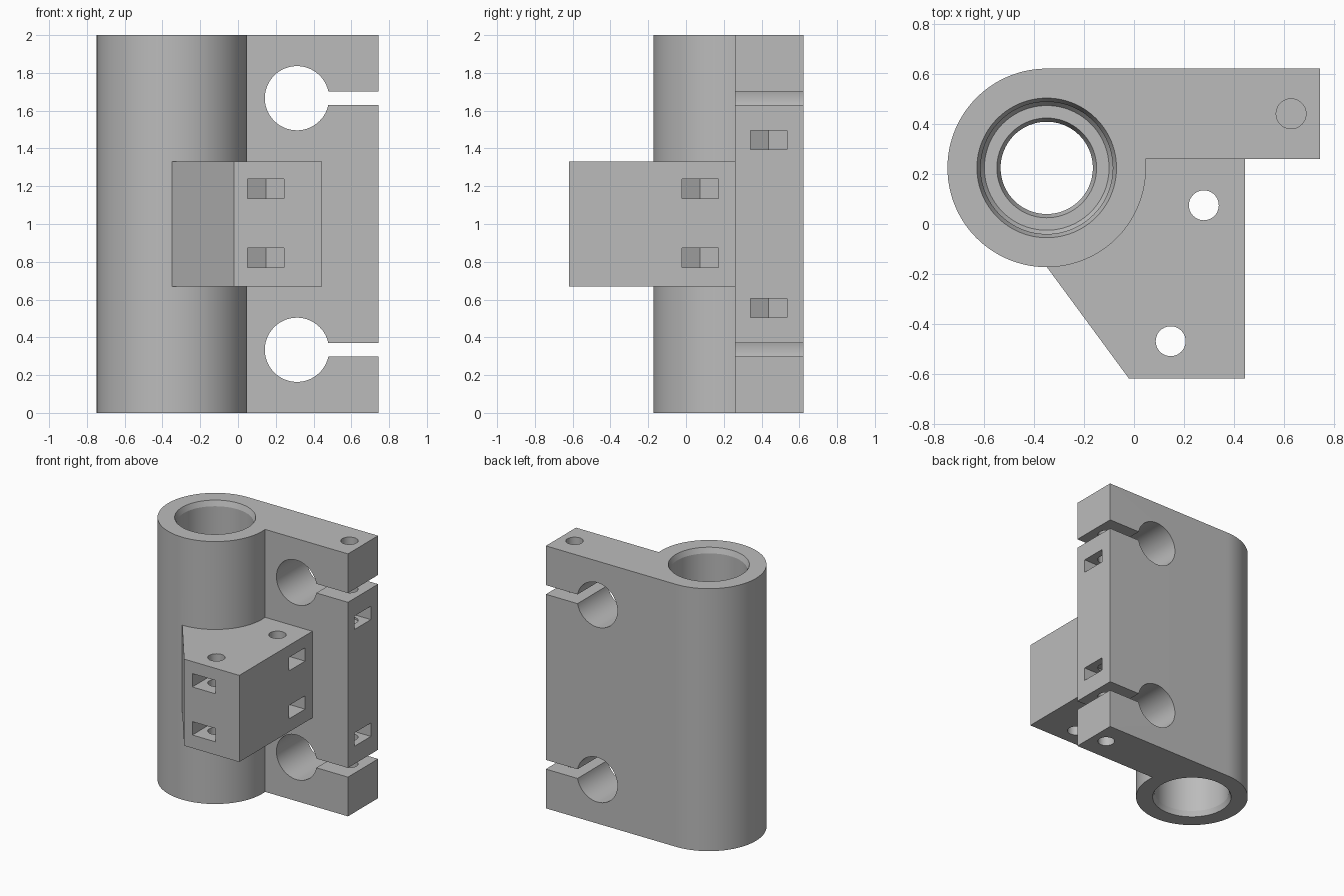
import bpy, bmesh
from math import cos, sin, radians, sqrt
from mathutils import Vector

cube = bpy.data.objects.get("Cube")
if cube:
    bpy.data.objects.remove(cube, do_unlink=True)

CX, CY, R = -0.35, 0.225, 0.398      # bearing barrel centre and radius
BACK, PLATE_FRONT, PLATE_END = CY + R, 0.26, 0.745
BLOCK_FRONT, BLOCK_SIDE = -0.62, 0.445


def arc(cx, cy, r, start, end, steps):
    angles = [radians(start + (end - start) * i / steps) for i in range(steps + 1)]
    return [(cx + r * cos(a), cy + r * sin(a)) for a in angles]


def finish(name, bm):
    bmesh.ops.recalc_face_normals(bm, faces=bm.faces)
    mesh = bpy.data.meshes.new(name)
    bm.to_mesh(mesh)
    bm.free()
    obj = bpy.data.objects.new(name, mesh)
    bpy.context.collection.objects.link(obj)
    return obj


def prism(name, points, lo, hi, along_y=False):
    """Extrude a plan outline up z, or an elevation outline along y."""
    bm = bmesh.new()
    place = (lambda p: (p[0], lo, p[1])) if along_y else (lambda p: (p[0], p[1], lo))
    face = bm.faces.new([bm.verts.new(place(p)) for p in points])
    moved = bmesh.ops.extrude_face_region(bm, geom=[face])["geom"]
    step = Vector((0, hi - lo, 0)) if along_y else Vector((0, 0, hi - lo))
    bmesh.ops.translate(bm, vec=step,
                        verts=[v for v in moved if isinstance(v, bmesh.types.BMVert)])
    return finish(name, bm)


def lathe(name, cx, cy, profile, steps=96):
    """Closed solid from rings of (radius, height)."""
    bm = bmesh.new()
    rings = [[bm.verts.new((x, y, z)) for x, y in arc(cx, cy, r, 0, 360, steps)[:-1]]
             for r, z in profile]
    for a, b in zip(rings, rings[1:]):
        for i in range(steps):
            j = (i + 1) % steps
            bm.faces.new((a[i], a[j], b[j], b[i]))
    bm.faces.new(rings[0])
    bm.faces.new(rings[-1])
    return finish(name, bm)


def combine(target, tool, operation):
    mod = target.modifiers.new(tool.name, "BOOLEAN")
    mod.operation, mod.solver, mod.object = operation, "EXACT", tool
    bpy.ops.object.select_all(action="DESELECT")
    bpy.context.view_layer.objects.active = target
    target.select_set(True)
    bpy.ops.object.modifier_apply(modifier=mod.name)
    bpy.data.objects.remove(tool, do_unlink=True)


def screw_hole(x, y, lo, hi):
    combine(body, lathe("screw_hole", x, y, [(0.06, lo), (0.06, hi)], 40), "DIFFERENCE")


def nut_slot(x, y, z, reach, to_front=False):
    """Slot ending in half a hexagon, open to the right-hand end or the front."""
    half = 0.0975
    flat, tip = half / sqrt(3), 2 * half / sqrt(3)
    shape = [(reach, -half), (reach, half), (-flat, half), (-tip, 0), (-flat, -half)]
    if to_front:
        points = [(x + v, y - u) for u, v in shape]
    else:
        points = [(x + u, y + v) for u, v in shape]
    combine(body, prism("nut_slot", points, z - 0.051, z + 0.051), "DIFFERENCE")


# Barrel and clamp plate share one outline
outline = arc(CX, CY, R, 90, 365, 110) + [(PLATE_END, PLATE_FRONT), (PLATE_END, BACK)]
outline[110] = (outline[110][0], PLATE_FRONT)
body = prism("bearing_carriage", outline, 0, 2)

# Belt block with a slanted side, rooted inside the barrel and plate
block = [(-0.364, -0.153), (-0.02, BLOCK_FRONT), (BLOCK_SIDE, BLOCK_FRONT),
         (BLOCK_SIDE, 0.3), (-0.2, 0.3)]
combine(body, prism("belt_block", block, 0.67, 1.33), "UNION")

# Stepped bearing bore, mirrored about mid height
half_bore = [(0.285, -0.05), (0.28, 0), (0.265, 0.04), (0.265, 0.81),
             (0.25, 0.83), (0.2, 0.83), (0.185, 0.87)]
bore = half_bore + [(r, 2 - z) for r, z in reversed(half_bore)]
combine(body, lathe("bore", CX, CY, bore), "DIFFERENCE")

# Rod clamps: round hole with a slit to the plate end
for side in (-1, 1):
    z = 1 + side * 0.666
    key = arc(0.312, z, 0.17, 12, 348, 72)
    key[0] = (key[0][0], z + 0.035)
    key[-1] = (key[-1][0], z - 0.035)
    key += [(0.9, z - 0.035), (0.9, z + 0.035)]
    combine(body, prism("rod_clamp", key, 0.1, 0.8, along_y=True), "DIFFERENCE")

# Clamp screws and nuts in the plate
for side in (-1, 1):
    lo, hi = sorted((1 + side * 0.38, 1 + side * 1.1))
    screw_hole(0.63, 0.442, lo, hi)
    nut_slot(0.63, 0.438, 1 + side * 0.445, 0.3)

# Through screws and nuts in the belt block
for x, y, to_front in ((0.28, 0.075, False), (0.147, -0.47, True)):
    screw_hole(x, y, 0.5, 1.5)
    for side in (-1, 1):
        nut_slot(x, y, 1.004 + side * 0.183, 0.3, to_front)

# Plain grey finish
grey = bpy.data.materials.new("light_grey")
grey.use_nodes = True
colour = (0.5, 0.5, 0.5, 1)
grey.diffuse_color = colour
grey.node_tree.nodes["Principled BSDF"].inputs["Base Color"].default_value = colour
body.data.materials.clear()
body.data.materials.append(grey)
bpy.ops.object.shade_smooth_by_angle(angle=radians(20))
